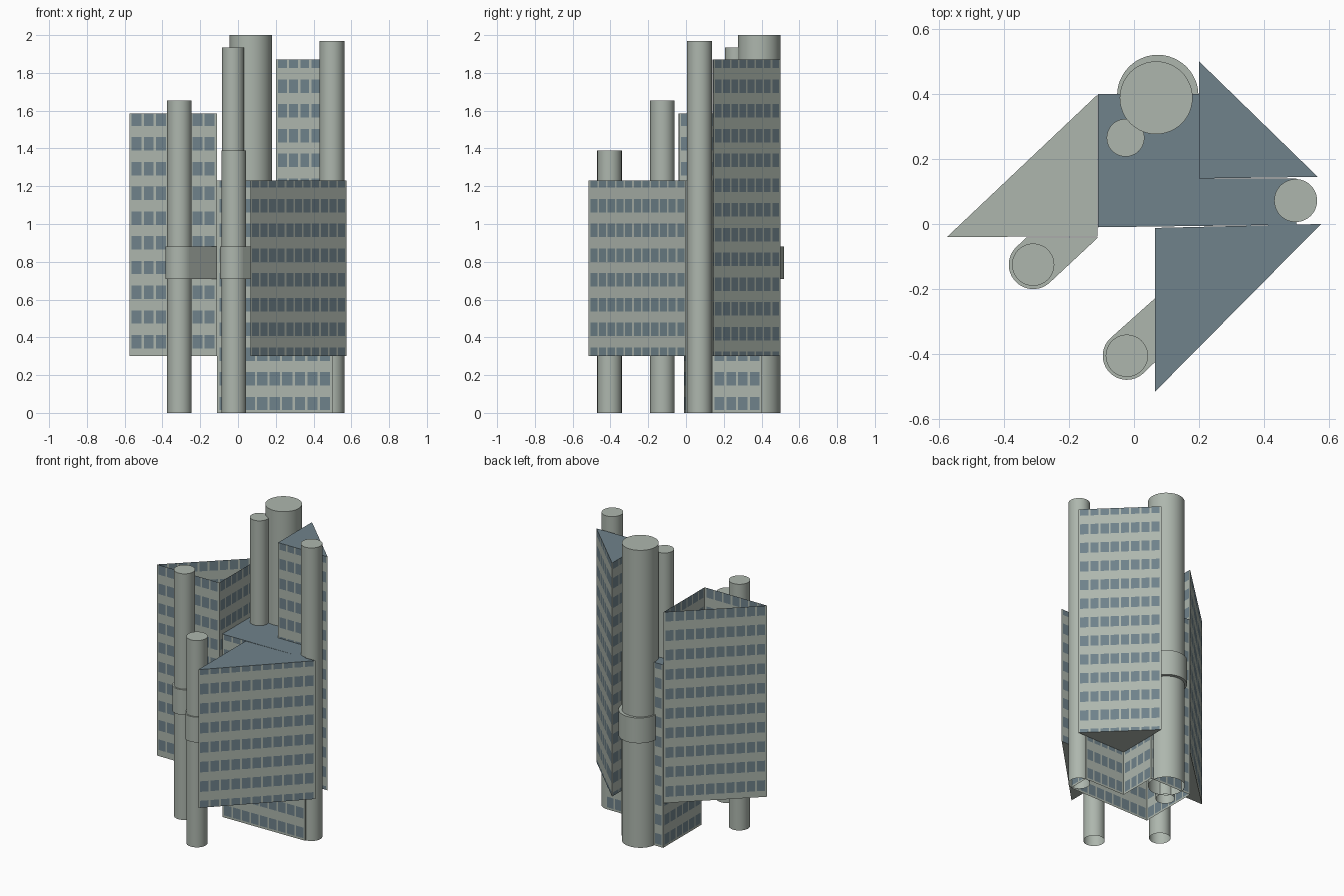
import bpy, bmesh, math
from mathutils import Vector

cube = bpy.data.objects.get("Cube")
if cube:
    bpy.data.objects.remove(cube)


def material(name, rgb):
    m = bpy.data.materials.new(name)
    m.use_nodes = True
    m.diffuse_color = (*rgb, 1)
    m.node_tree.nodes["Principled BSDF"].inputs["Base Color"].default_value = (*rgb, 1)
    return m


CONCRETE, GLASS = 0, 1
MATERIALS = [material("pale_concrete", (0.42, 0.47, 0.42)),
             material("blue_grey_glass", (0.16, 0.225, 0.26))]
BAND, WINDOW = 0.06, 0.071
MULLION, COLUMN = 0.012, 0.064


def finish(name, bm):
    mesh = bpy.data.meshes.new(name)
    bm.to_mesh(mesh)
    bm.free()
    for m in MATERIALS:
        mesh.materials.append(m)
    ob = bpy.data.objects.new(name, mesh)
    bpy.context.collection.objects.link(ob)
    return ob


def flat(bm, points, z, mat, down=False):
    f = bm.faces.new([bm.verts.new((x, y, z)) for x, y in points])
    f.material_index = mat
    f.normal_update()
    if (f.normal.z < 0) != down:
        f.normal_flip()


def wall(bm, p, q, z0, z1, first):
    """Window wall: glass cells between floor bands and mullions."""
    p, q = Vector(p), Vector(q)
    length = (q - p).length
    n = max(1, round((length - MULLION) / COLUMN))
    pitch = (length - MULLION) / n
    cuts = [0]
    for i in range(n):
        cuts += [i * pitch + MULLION, (i + 1) * pitch]
    cuts.append(length)
    # Storeys are laid out downwards from the roof line
    levels, z, glass = [z1], z1 - first, False
    while z > z0 + 0.002:
        levels.append(z)
        z -= WINDOW if glass else BAND
        glass = not glass
    levels.append(z0)
    grid = [[bm.verts.new((*(p + (q - p) * (c / length)), h)) for c in cuts] for h in levels]
    for r in range(len(levels) - 1):
        for c in range(len(cuts) - 1):
            f = bm.faces.new((grid[r + 1][c], grid[r + 1][c + 1], grid[r][c + 1], grid[r][c]))
            f.material_index = GLASS if r % 2 == 0 and c % 2 == 1 else CONCRETE


def block(name, plan, z0, z1, first, roof=True, floor=True):
    bm = bmesh.new()
    for i, p in enumerate(plan):
        wall(bm, p, plan[(i + 1) % len(plan)], z0, z1, first)
    if roof:
        flat(bm, plan, z1, GLASS)
    if floor:
        flat(bm, plan, z0, CONCRETE, down=True)
    return finish(name, bm)


def column(name, x, y, radius, top):
    """Round shaft, capped on top and open below."""
    bm = bmesh.new()
    bmesh.ops.create_cone(bm, cap_ends=True, segments=48, radius1=radius,
                          radius2=radius, depth=top)
    bmesh.ops.translate(bm, verts=bm.verts, vec=(x, y, top / 2))
    bm.normal_update()
    base = [f for f in bm.faces if f.normal.z < -0.9]
    bmesh.ops.delete(bm, geom=base, context='FACES_ONLY')
    for f in bm.faces:
        f.smooth = abs(f.normal.z) < 0.5
    for e in bm.edges:
        e.smooth = all(f.smooth for f in e.link_faces)
    return finish(name, bm)


def bridge(name, x, y, radius, angle, ends, z0=0.71, z1=0.88):
    """Collar wrapped round a shaft and joined to a block."""
    steps = 24
    plan = []
    for i in range(steps + 1):
        a = math.radians(angle + 90 + 180 * i / steps)
        plan.append((x + radius * math.cos(a), y + radius * math.sin(a)))
    plan += ends
    bm = bmesh.new()
    flat(bm, plan, z0, CONCRETE, down=True)
    flat(bm, plan, z1, CONCRETE)
    low = [bm.verts.new((*p, z0)) for p in plan]
    high = [bm.verts.new((*p, z1)) for p in plan]
    for i in range(len(plan)):
        j = (i + 1) % len(plan)
        f = bm.faces.new((low[i], low[j], high[j], high[i]))
        f.smooth = i < steps
    for e in bm.edges:
        e.smooth = all(f.smooth for f in e.link_faces)
    return finish(name, bm)


# Central core, open underneath
block("core", [(-0.11, -0.01), (0.5, -0.002), (0.5, 0.14), (0.2, 0.14),
               (0.2, 0.4), (-0.11, 0.4)], 0, 1.23, 0.037, floor=False)

# Three triangular wings raised above the ground
block("right_wing", [(-0.575, -0.04), (-0.112, -0.038), (-0.112, 0.398)],
      0.3, 1.585, 0.065, roof=False)
block("front_wing", [(0.065, -0.515), (0.575, 0.0), (0.065, -0.012)], 0.3, 1.23, 0.037)
block("back_wing", [(0.2, 0.14), (0.565, 0.145), (0.2, 0.5)], 0.3, 1.87, 0.045)

# Service shafts
column("right_shaft", -0.31, -0.125, 0.065, 1.655)
column("front_shaft", -0.022, -0.405, 0.065, 1.39)
column("left_shaft", 0.497, 0.072, 0.066, 1.97)
column("back_shaft", 0.068, 0.388, 0.112, 2.0)
column("inner_shaft", -0.026, 0.265, 0.058, 1.935)

# Collars linking shafts to the blocks
bridge("right_bridge", -0.31, -0.125, 0.075, 43, [(-0.11, -0.041), (-0.33, -0.041)])
bridge("front_bridge", -0.022, -0.405, 0.074, 42, [(0.065, -0.424), (0.065, -0.228)])
bridge("back_bridge", 0.073, 0.395, 0.125, -90, [(-0.052, 0.39), (0.198, 0.39)])
